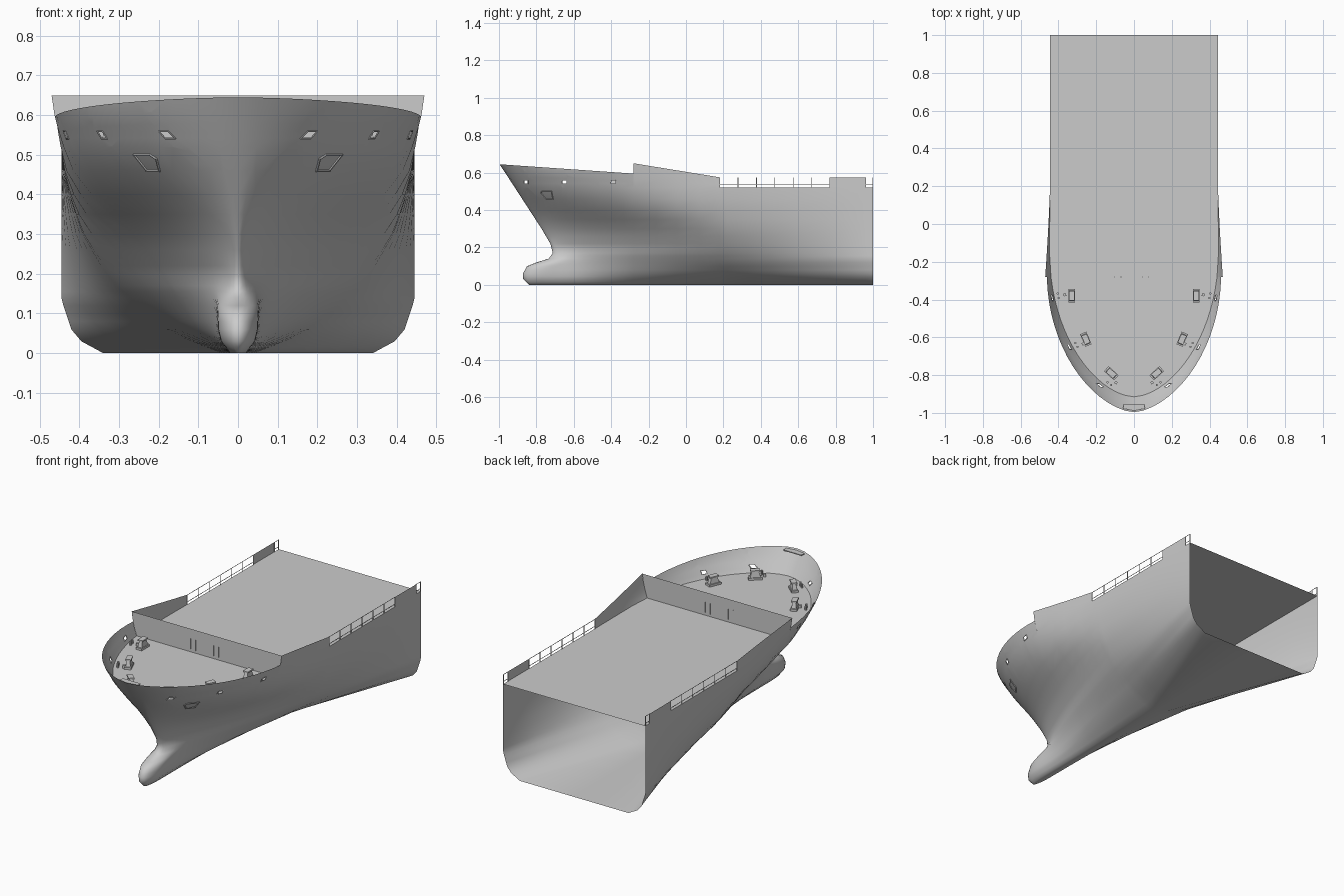
import bpy, bmesh, math
from mathutils import Vector, Matrix

cube = bpy.data.objects.get("Cube")
if cube:
    bpy.data.objects.remove(cube)

grey = bpy.data.materials.new("hull grey")
grey.use_nodes = True
colour = (0.6, 0.6, 0.6, 1)
grey.diffuse_color = colour
grey.node_tree.nodes["Principled BSDF"].inputs["Base Color"].default_value = colour

DECK, BREAK, RAIL = 0.52, -0.28, 0.18

# Waterlines: z, tip y, shoulder y, shoulder width, stern width, roundness, fineness, bulb
LINES = [
    (0.00, -0.84, 0.22, 0.04, 0.34, 1.0, 0.9, 0.02),
    (0.03, -0.87, 0.22, 0.12, 0.395, 1.0, 0.8, 0.043),
    (0.06, -0.872, 0.22, 0.18, 0.42, 1.0, 0.8, 0.05),
    (0.10, -0.85, 0.22, 0.235, 0.433, 1.0, 0.8, 0.052),
    (0.12, -0.80, 0.22, 0.26, 0.44, 1.0, 0.8, 0.052),
    (0.14, -0.735, 0.22, 0.28, 0.445, 1.05, 0.8, 0.05),
    (0.17, -0.712, 0.22, 0.308, 0.445, 1.1, 0.8, 0.042),
    (0.22, -0.725, 0.22, 0.345, 0.445, 1.15, 0.82, 0.025),
    (0.30, -0.772, 0.20, 0.39, 0.445, 1.32, 0.78, 0.0),
    (0.40, -0.837, 0.08, 0.422, 0.445, 1.85, 0.7, 0.0),
    (0.46, -0.876, -0.06, 0.437, 0.445, 1.95, 0.62, 0.0),
    (0.52, -0.915, -0.15, 0.447, 0.445, 2.0, 0.575, 0.0),
    (0.60, -0.967, -0.25, 0.463, 0.445, 2.0, 0.58, 0.0),
    (0.65, -1.00, -0.27, 0.47, 0.445, 2.0, 0.6, 0.0),
]


def line(z):
    for a, b in zip(LINES, LINES[1:]):
        if z <= b[0]:
            k = (z - a[0]) / (b[0] - a[0])
            return [p + (q - p) * k for p, q in zip(a, b)]
    return LINES[-1]


def clamp(t):
    return min(max(t, 0), 1)


def half_width(y, z):
    _, tip, full, mid, stern, rnd, fine, bulb = line(z)
    start = -0.70 if z < 0.2 else tip
    end = 1.0 if z < 0.5 else RAIL
    u = clamp((y - start) / (full - start))
    v = clamp((y - tip) / 0.12)
    main = mid * (1 - (1 - u) ** rnd) ** fine + (stern - mid) * clamp((y - full) / (end - full))
    nose = bulb * math.sqrt(1 - (1 - v) ** 2)
    return (main ** 3 + nose ** 3) ** (1 / 3)


def sheer(y):
    return 0.595 + 0.05 * (BREAK - y) / 0.72


def bow_stations(z, n=16):
    tip = line(z)[1]
    return [tip + (BREAK - tip) * (i / n) ** 1.6 for i in range(n + 1)]


def grid(bm, rows):
    rows = [[bm.verts.new(p) for p in r] for r in rows]
    for a, b in zip(rows, rows[1:]):
        for i in range(len(a) - 1):
            bm.faces.new((a[i], a[i + 1], b[i + 1], b[i]))


def finish(bm, name, mirror=False, smooth=False):
    bmesh.ops.remove_doubles(bm, verts=bm.verts, dist=0.0002)
    mesh = bpy.data.meshes.new(name)
    bm.to_mesh(mesh)
    bm.free()
    mesh.materials.append(grey)
    ob = bpy.data.objects.new(name, mesh)
    bpy.context.collection.objects.link(ob)
    if smooth:
        bpy.ops.object.select_all(action='DESELECT')
        ob.select_set(True)
        bpy.context.view_layer.objects.active = ob
        bpy.ops.object.shade_smooth_by_angle(angle=math.radians(55))
    if mirror:
        m = ob.modifiers.new("Mirror", 'MIRROR')
        m.merge_threshold = 0.0005


def box(bm, centre, size, turn=0.0, taper=1.0):
    res = bmesh.ops.create_cube(bm, size=1)
    rot = Matrix.Rotation(turn, 4, 'Z')
    for v in res["verts"]:
        k = taper if v.co.z > 0 else 1
        p = Vector((v.co.x * size[0] * k, v.co.y * size[1] * k, v.co.z * size[2]))
        v.co = rot @ p + Vector(centre)


def side_yaw(y, z):
    slope = (half_width(y + 0.02, z) - half_width(y - 0.02, z)) / 0.04
    return -math.atan(slope)


# Hull shell with the bulwarks above the deck
AFT = [-0.16, -0.05, 0.07, RAIL, 0.22, 0.33, 0.46, 0.6, 0.77, 0.88, 0.96, 1.0]
bm = bmesh.new()
heights = [0, 0.015, 0.03, 0.045, 0.06, 0.08, 0.1, 0.12, 0.14, 0.155, 0.17, 0.195,
           0.22, 0.26, 0.3, 0.35, 0.4, 0.46, DECK]
rows = [[(0, y, 0) for y in bow_stations(0) + AFT]]
for z in heights:
    rows.append([(half_width(y, z), y, z) for y in bow_stations(z) + AFT])
grid(bm, rows)
rows = []
for k in range(5):
    row = []
    for i in range(17):
        y = bow_stations(DECK)[i]
        for _ in range(6):
            z = DECK + (sheer(y) - DECK) * k / 4
            y = bow_stations(z)[i]
        row.append((half_width(y, z), y, z))
    rows.append(row)
grid(bm, rows)


def bulwark(stations, top):
    grid(bm, [[(half_width(y, DECK + (top(y) - DECK) * k / 3), y,
                DECK + (top(y) - DECK) * k / 3) for y in stations] for k in range(4)])


bulwark([BREAK] + AFT[:4], lambda y: 0.65 - 0.075 * (y - BREAK) / (RAIL - BREAK))
bulwark([0.77, 0.88, 0.96], lambda y: 0.575)
bmesh.ops.remove_doubles(bm, verts=bm.verts, dist=0.0002)

# Mooring openings cut through the bulwark: y, z, half length
OPENINGS = [(-0.855, 0.55, 0.01), (-0.65, 0.55, 0.013), (-0.39, 0.55, 0.015)]


def faces_near(y, z, dy, dz):
    mids = [(f, f.calc_center_median()) for f in bm.faces]
    return [f for f, m in mids if abs(m.y - y) < dy and abs(m.z - z) < dz]


for y, z, h in OPENINGS:
    for axis, c, half in ((1, y, h), (2, z, 0.008)):
        for s in (-1, 1):
            near = faces_near(y, z, 0.13, 0.08)
            co, no = Vector((0, y, z)), Vector((0, 0, 0))
            co[axis], no[axis] = c + s * half, 1
            geom = set(near)
            for f in near:
                geom.update(f.verts)
                geom.update(f.edges)
            bmesh.ops.bisect_plane(bm, geom=list(geom), plane_co=co, plane_no=no)
    bmesh.ops.delete(bm, geom=faces_near(y, z, h, 0.008), context='FACES')
finish(bm, "hull_shell", mirror=True, smooth=True)

# Deck
bm = bmesh.new()
ys = bow_stations(DECK) + AFT
grid(bm, [[(half_width(y, DECK), y, DECK) for y in ys], [(0, y, DECK) for y in ys]])
finish(bm, "deck", mirror=True)

# Cross wall at the break of the forecastle
bm = bmesh.new()
levels = [DECK, 0.56, 0.6, 0.65]
grid(bm, [[(0, BREAK, z) for z in levels], [(half_width(BREAK, z), BREAK, z) for z in levels]])
finish(bm, "breakwater_wall", mirror=True)
bm = bmesh.new()
for x in (-0.085, 0.06):
    for dx in (-0.016, 0.016):
        box(bm, (x + dx, BREAK, 0.565), (0.003, 0.006, 0.06))
finish(bm, "wall_door_frames")

# Small platform at the stem head
bm = bmesh.new()
outline = [(-0.055, -0.952), (-0.058, -0.977), (0, -0.988), (0.058, -0.977), (0.055, -0.952)]
bm.faces.new([bm.verts.new((x, y, 0.634)) for x, y in outline])
solid = bmesh.ops.extrude_face_region(bm, geom=list(bm.faces))
bmesh.ops.translate(bm, vec=(0, 0, 0.005),
                    verts=[v for v in solid["geom"] if isinstance(v, bmesh.types.BMVert)])
finish(bm, "bow_platform")

# Frames round the openings and the anchor pocket
bm = bmesh.new()


def frame(corners, r):
    for (ya, za), (yb, zb) in zip(corners, corners[1:] + corners[:1]):
        a = Vector((half_width(ya, za), ya, za))
        b = Vector((half_width(yb, zb), yb, zb))
        rot = (b - a).to_track_quat('Z', 'Y').to_matrix().to_4x4()
        bmesh.ops.create_cone(bm, segments=6, radius1=r, radius2=r, depth=(b - a).length + r,
                              cap_ends=True, matrix=Matrix.Translation((a + b) / 2) @ rot)


for y, z, h in OPENINGS:
    frame([(y + a * h, z + b * 0.009) for a, b in ((-1, -1), (1, -1), (1, 1), (-1, 1))], 0.002)
frame([(-0.77, 0.5), (-0.72, 0.5), (-0.712, 0.46), (-0.75, 0.46), (-0.775, 0.49)], 0.0035)
finish(bm, "opening_and_anchor_frames", mirror=True)

# Mooring winches and rollers on the forecastle
bm = bmesh.new()
for x, y, deg in ((0.33, -0.38, 0), (0.255, -0.61, -23), (0.12, -0.79, -48)):
    turn = math.radians(deg)
    box(bm, (x, y, DECK + 0.006), (0.036, 0.072, 0.012), turn)
    box(bm, (x, y, DECK + 0.028), (0.026, 0.056, 0.034), turn, 0.65)
    box(bm, (x, y, DECK + 0.048), (0.03, 0.05, 0.008), turn)
for y, z, h in OPENINGS:
    yaw = side_yaw(y, DECK)
    x = half_width(y, DECK) - 0.02
    for d in (-0.012, 0.012):
        at = Matrix.Translation((x + d * math.sin(-yaw), y + d * math.cos(yaw) + 0.01, DECK + 0.011))
        bmesh.ops.create_cone(bm, segments=8, radius1=0.006, radius2=0.006, depth=0.022,
                              cap_ends=True, matrix=at)
    box(bm, (x - 0.035, y + 0.015, DECK + 0.008), (0.014, 0.014, 0.016), yaw)
finish(bm, "mooring_gear", mirror=True)

# Side railings
bm = bmesh.new()
for start, end, posts in ((RAIL, 0.77, 7), (0.96, 0.998, 2)):
    for z in (0.535, 0.574):
        box(bm, (0.444, (start + end) / 2, z), (0.002, end - start, 0.002))
    for i in range(posts):
        y = start + (end - start) * i / (posts - 1)
        box(bm, (0.444, y, 0.5475), (0.003, 0.0035, 0.055))
finish(bm, "side_railings", mirror=True)
